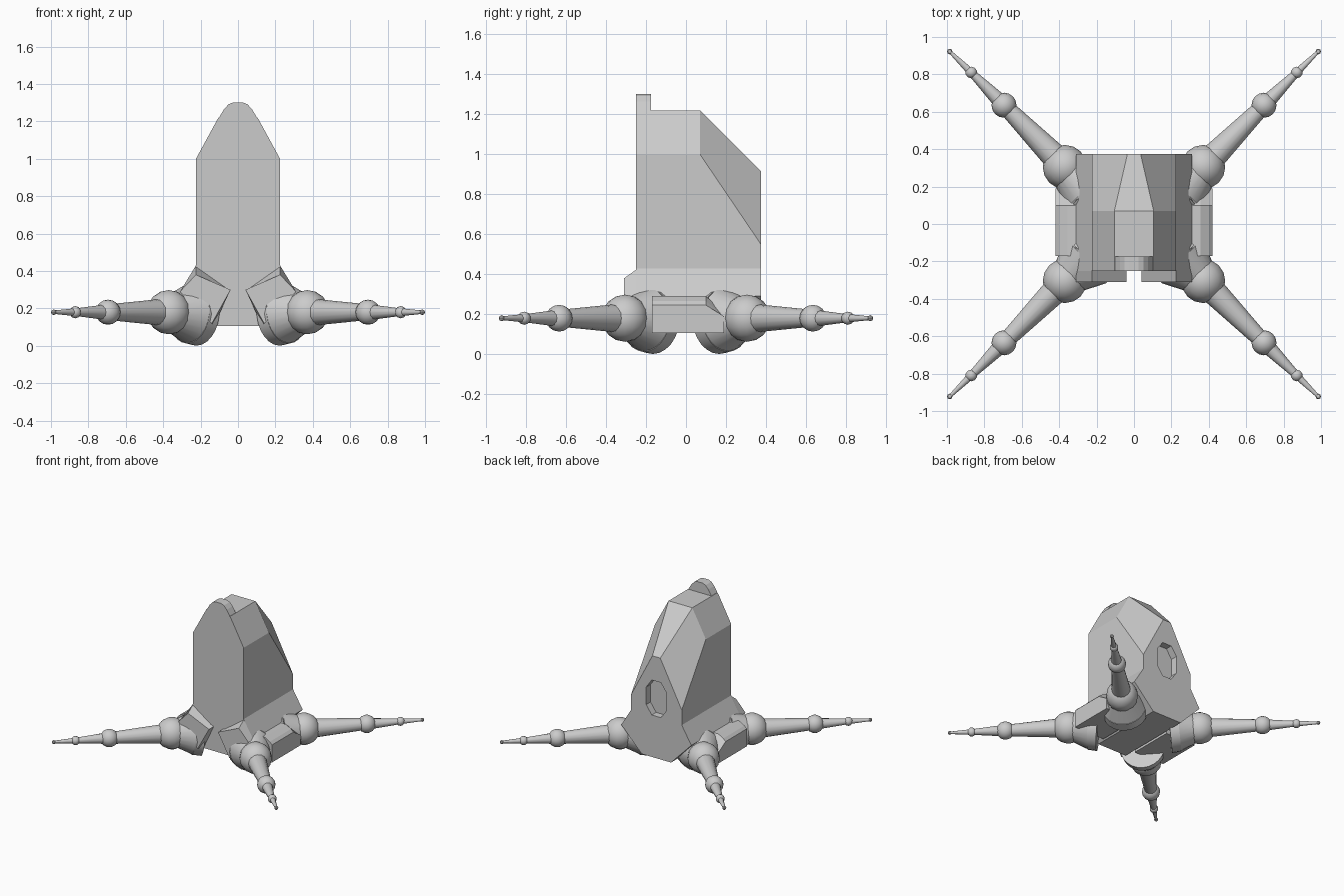
import bpy, bmesh, math
from mathutils import Vector

if "Cube" in bpy.data.objects:
    bpy.data.objects.remove(bpy.data.objects["Cube"])

grey = bpy.data.materials.new("light_grey")
grey.diffuse_color = (0.6, 0.6, 0.6, 1)
grey.use_nodes = True
grey.node_tree.nodes["Principled BSDF"].inputs["Base Color"].default_value = grey.diffuse_color


def finish(name, bm, smooth=False):
    bmesh.ops.recalc_face_normals(bm, faces=bm.faces)
    me = bpy.data.meshes.new(name)
    bm.to_mesh(me)
    bm.free()
    me.materials.append(grey)
    ob = bpy.data.objects.new(name, me)
    bpy.context.collection.objects.link(ob)
    if smooth:
        bpy.ops.object.select_all(action='DESELECT')
        ob.select_set(True)
        bpy.context.view_layer.objects.active = ob
        bpy.ops.object.shade_smooth_by_angle(angle=math.radians(40))
    return ob


def loft(name, rings):
    """Skin a list of equal-length closed rings and cap both ends."""
    bm = bmesh.new()
    vs = [[bm.verts.new(p) for p in r] for r in rings]
    n = len(rings[0])
    for a, b in zip(vs, vs[1:]):
        for i in range(n):
            bm.faces.new((a[i], a[(i + 1) % n], b[(i + 1) % n], b[i]))
    bm.faces.new(vs[0])
    bm.faces.new(vs[-1])
    return finish(name, bm)


def mirrored(half, y):
    """Symmetric xz profile at depth y from its right half."""
    return [(x, y, z) for x, z in half] + [(-x, y, z) for x, z in reversed(half)]


def cone(bm, a, b, r1, r2, seg):
    a, b = Vector(a), Vector(b)
    rot = (b - a).to_track_quat('Z', 'Y').to_matrix().to_4x4()
    rot.translation = (a + b) / 2
    bmesh.ops.create_cone(bm, cap_ends=True, segments=seg, radius1=r1, radius2=r2,
                          depth=(b - a).length, matrix=rot)


def ball(bm, c, r, seg):
    before = set(bm.verts)
    bmesh.ops.create_uvsphere(bm, u_segments=seg, v_segments=seg // 2, radius=r)
    bmesh.ops.translate(bm, vec=c, verts=[v for v in bm.verts if v not in before])


# Main hull: straight tower whose roof slopes down to the back
def hull_ring(y, shoulder, top_x, top_z):
    return mirrored([(0.13, 0.105), (0.31, 0.29), (0.225, 0.43),
                     (0.225, shoulder), (top_x, top_z)], y)


hull = loft("hull", [hull_ring(-0.25, 1.0, 0.105, 1.22),
                     hull_ring(0.07, 1.0, 0.105, 1.22),
                     hull_ring(0.375, 0.55, 0.035, 0.915)])

# Recessed port in the back face
port = [(0.04, 0.72), (0.09, 0.65), (0.09, 0.51), (0.04, 0.44)]
cutter = loft("port_cutter", [mirrored(port, 0.32), mirrored(port, 0.45)])
mod = hull.modifiers.new("port", 'BOOLEAN')
mod.operation = 'DIFFERENCE'
mod.solver = 'EXACT'
mod.object = cutter
bpy.context.view_layer.objects.active = hull
hull.select_set(True)
bpy.ops.object.modifier_apply(modifier="port")
bpy.data.objects.remove(cutter)

# Rounded crest rising above the front panel
crest = [(0.105, 1.215), (0.075, 1.265), (0.05, 1.292), (0.025, 1.302)]
loft("crest", [mirrored(crest, -0.25), mirrored(crest, -0.175)])

for side, s in (("right", 1), ("left", -1)):
    # Front skirt wedge beside the panel
    back = [(0.04, 0.30), (0.225, 0.43), (0.31, 0.29), (0.13, 0.105)]
    front = [(0.04, 0.30), (0.225, 0.38), (0.31, 0.29), (0.14, 0.12)]
    loft("front_skirt_" + side, [[(s * x, -0.24, z) for x, z in back],
                                 [(s * x, -0.31, z) for x, z in front]])
    # Side pod with a sloped rear end
    pod = [(-0.17, 0.105), (0.19, 0.105), (0.19, 0.19), (0.10, 0.265), (-0.17, 0.265)]
    inner = [(-0.17, 0.105), (0.19, 0.105), (0.19, 0.21), (0.10, 0.29), (-0.17, 0.29)]
    loft("side_pod_" + side, [[(s * 0.15, y, z) for y, z in inner],
                              [(s * 0.355, y, z) for y, z in inner],
                              [(s * 0.40, y, z) for y, z in pod],
                              [(s * 0.42, y, z - 0.02 * (z > 0.2)) for y, z in pod]])

# Four legs: hip socket, ball joints and tapering segments
for end, t in (("back", 1), ("front", -1)):
    for side, s in (("right", 1), ("left", -1)):
        def P(x, y, z=0.18):
            return Vector((s * x, t * y, z))

        bm = bmesh.new()
        cone(bm, P(0.21, 0.155, 0.165), P(0.26, 0.2, 0.172), 0.165, 0.16, 24)
        cone(bm, P(0.26, 0.2, 0.172), P(0.38, 0.31), 0.16, 0.085, 24)
        finish(f"hip_socket_{end}_{side}", bm, True)

        bm = bmesh.new()
        hip, knee, ankle, tip = P(0.37, 0.305), P(0.695, 0.635), P(0.87, 0.81), P(0.985, 0.922)
        ball(bm, hip, 0.118, 16)
        cone(bm, hip, knee, 0.075, 0.042, 16)
        ball(bm, knee, 0.067, 16)
        cone(bm, knee, ankle, 0.043, 0.02, 12)
        ball(bm, ankle, 0.033, 10)
        cone(bm, ankle, tip, 0.021, 0.009, 10)
        ball(bm, tip, 0.015, 8)
        finish(f"leg_{end}_{side}", bm, True)
